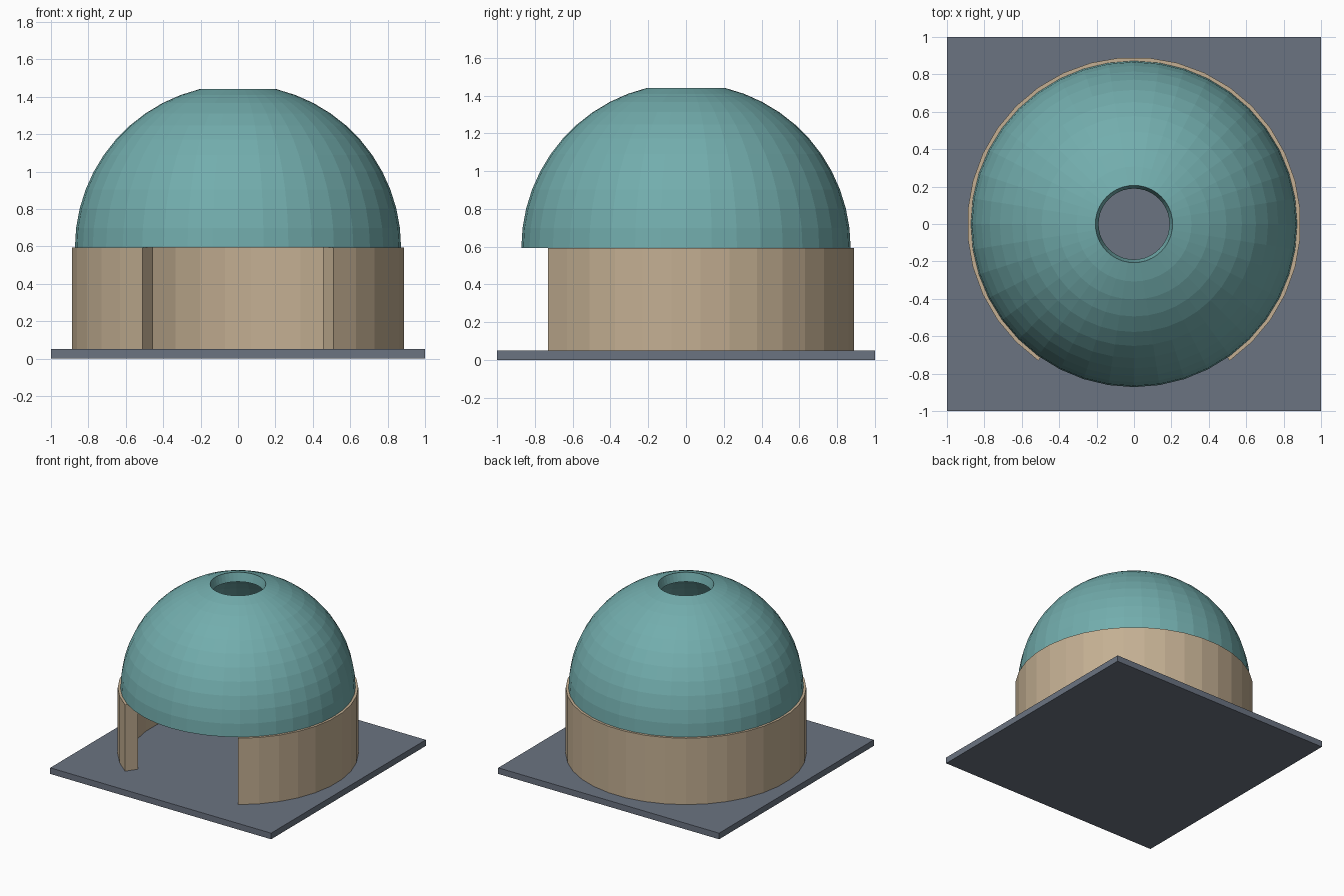
import bpy, bmesh
from math import sin, cos, radians, tau

cube = bpy.data.objects.get("Cube")
if cube:
    bpy.data.objects.remove(cube, do_unlink=True)


def material(name, rgb):
    mat = bpy.data.materials.new(name)
    mat.use_nodes = True
    mat.diffuse_color = (*rgb, 1)
    mat.node_tree.nodes["Principled BSDF"].inputs["Base Color"].default_value = (*rgb, 1)
    return mat


def add_object(name, bm, mat):
    bmesh.ops.recalc_face_normals(bm, faces=bm.faces)
    mesh = bpy.data.meshes.new(name)
    bm.to_mesh(mesh)
    bm.free()
    mesh.materials.append(mat)
    obj = bpy.data.objects.new(name, mesh)
    bpy.context.collection.objects.link(obj)
    return obj


def revolve(name, profile, start, sweep, steps, mat):
    """Sweep a closed (radius, z) profile about z; angles start at the front (-y)."""
    bm = bmesh.new()
    full = abs(sweep - tau) < 1e-6
    rings = []
    for i in range(steps if full else steps + 1):
        a = start + sweep * i / steps
        rings.append([bm.verts.new((r * sin(a), -r * cos(a), z)) for r, z in profile])
    n = len(profile)
    for i in range(steps):
        a, b = rings[i], rings[(i + 1) % len(rings)]
        for j in range(n):
            k = (j + 1) % n
            bm.faces.new((a[j], a[k], b[k], b[j]))
    if not full:
        bm.faces.new(rings[0])
        bm.faces.new(rings[-1])
    return add_object(name, bm, mat)


slate = material("slate grey", (0.145, 0.172, 0.22))
sand = material("sandstone", (0.55, 0.43, 0.29))
teal = material("teal", (0.17, 0.42, 0.42))

BASE_TOP, WALL_TOP = 0.05, 0.593

# Square floor slab
bm = bmesh.new()
bmesh.ops.create_cube(bm, size=1)
bmesh.ops.scale(bm, vec=(2, 2, BASE_TOP), verts=bm.verts)
bmesh.ops.translate(bm, vec=(0, 0, BASE_TOP / 2), verts=bm.verts)
add_object("floor_slab", bm, slate)

# Round wall with a wide opening at the front
half_gap = radians(35)
wall = [(0.79, BASE_TOP), (0.892, BASE_TOP), (0.892, WALL_TOP), (0.79, WALL_TOP)]
revolve("round_wall", wall, half_gap, tau - 2 * half_gap, 29, sand)

# Hollow dome shell with an open eye at the top
RINGS = 11
eye, base = radians(13.7), radians(90)
polar = [base + (eye - base) * i / RINGS for i in range(RINGS + 1)]
outer = [(0.872 * sin(p), WALL_TOP + 0.872 * cos(p)) for p in polar]
inner = [(0.80 * sin(p), WALL_TOP + 0.80 * cos(p)) for p in reversed(polar)]
revolve("dome_shell", outer + inner, 0, tau, 40, teal)
